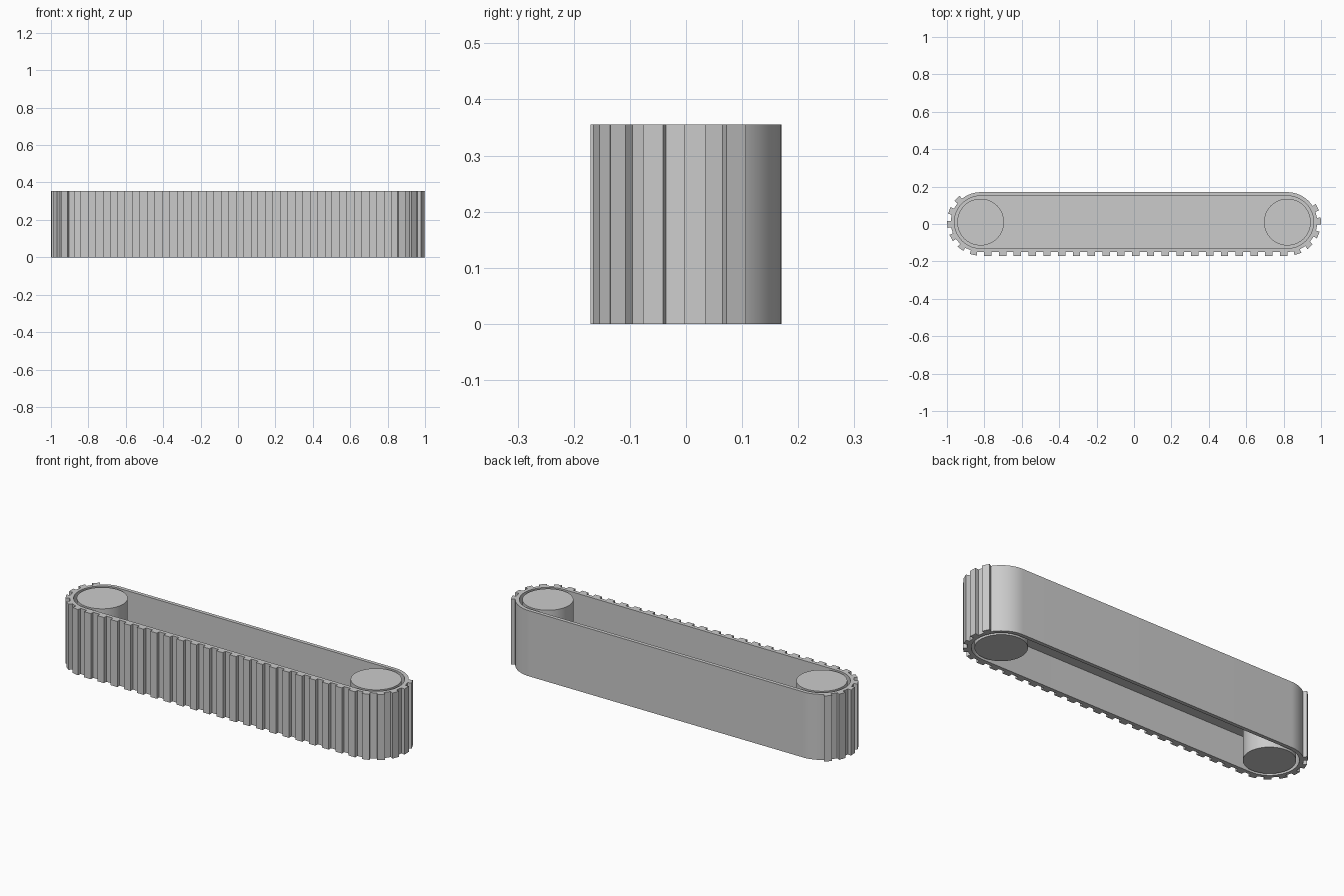
import bpy
import math

HEIGHT = 0.355
HALF = 0.82          # roller centre distance from the middle
MID_Y = 0.01         # roller axis offset
INNER, BASE, TIP = 0.14, 0.16, 0.18
PITCH, PITCH_RADIUS = 0.0791, 0.185

if "Cube" in bpy.data.objects:
    bpy.data.objects.remove(bpy.data.objects["Cube"])

grey = bpy.data.materials.new("plain_grey")
grey.use_nodes = True
grey.diffuse_color = (0.6, 0.6, 0.6, 1)
grey.node_tree.nodes["Principled BSDF"].inputs["Base Color"].default_value = (0.6, 0.6, 0.6, 1)


def arc(cx, radius, start, end, steps):
    """Points on an arc round a roller centre, angles in degrees."""
    angles = [math.radians(start + (end - start) * i / steps) for i in range(steps + 1)]
    return [(cx + radius * math.cos(a), MID_Y + radius * math.sin(a)) for a in angles]


def on_track(t, radius):
    """Point at distance t along the toothed run, starting below the +x roller."""
    if 0 <= t <= 2 * HALF:
        return (HALF - t, MID_Y - radius)
    cx, past = (HALF, t) if t < 0 else (-HALF, t - 2 * HALF)
    a = -math.pi / 2 - past / PITCH_RADIUS
    return (cx + radius * math.cos(a), MID_Y + radius * math.sin(a))


def finish(obj, angle):
    obj.data.materials.clear()
    obj.data.materials.append(grey)
    bpy.ops.object.select_all(action='DESELECT')
    obj.select_set(True)
    bpy.context.view_layer.objects.active = obj
    bpy.ops.object.shade_smooth_by_angle(angle=math.radians(angle))


def extrude_outline(name, outlines, z, height):
    """Fill closed flat outlines (the second is a hole) and give them height."""
    curve = bpy.data.curves.new(name, 'CURVE')
    curve.dimensions = '2D'
    curve.fill_mode = 'BOTH'
    curve.extrude = height / 2
    for points in outlines:
        spline = curve.splines.new('POLY')
        spline.points.add(len(points) - 1)
        for p, (x, y) in zip(spline.points, points):
            p.co = (x, y, 0, 1)
        spline.use_cyclic_u = True
    obj = bpy.data.objects.new(name, curve)
    obj.location.z = z + height / 2
    bpy.context.collection.objects.link(obj)
    bpy.ops.object.select_all(action='DESELECT')
    obj.select_set(True)
    bpy.context.view_layer.objects.active = obj
    bpy.ops.object.convert(target='MESH')
    finish(bpy.context.view_layer.objects.active, 10)


def stadium(radius):
    return arc(HALF, radius, 90, -90, 48) + arc(-HALF, radius, -90, -270, 48)


# Belt: teeth round the front and both ends, plain smooth back
outer = []
for k in range(-5, 27):
    start, end = k * PITCH, (k + 0.5) * PITCH
    outer += [on_track(start, BASE), on_track(start, TIP),
              on_track(end, TIP), on_track(end, BASE)]
outer += arc(-HALF, BASE, 128, 90, 12)
outer += arc(HALF, BASE, 90, 34, 18)
extrude_outline("toothed_belt", [outer, stadium(INNER)], 0, HEIGHT)

# Thin web halfway up inside the belt
extrude_outline("inner_web", [stadium(INNER)], HEIGHT / 2 - 0.004, 0.008)

# Rollers at each end
for side, name in ((1, "left_roller"), (-1, "right_roller")):
    bpy.ops.mesh.primitive_cylinder_add(vertices=64, radius=0.125, depth=HEIGHT,
                                        location=(side * HALF, MID_Y, HEIGHT / 2))
    roller = bpy.context.object
    roller.name = name
    finish(roller, 30)
